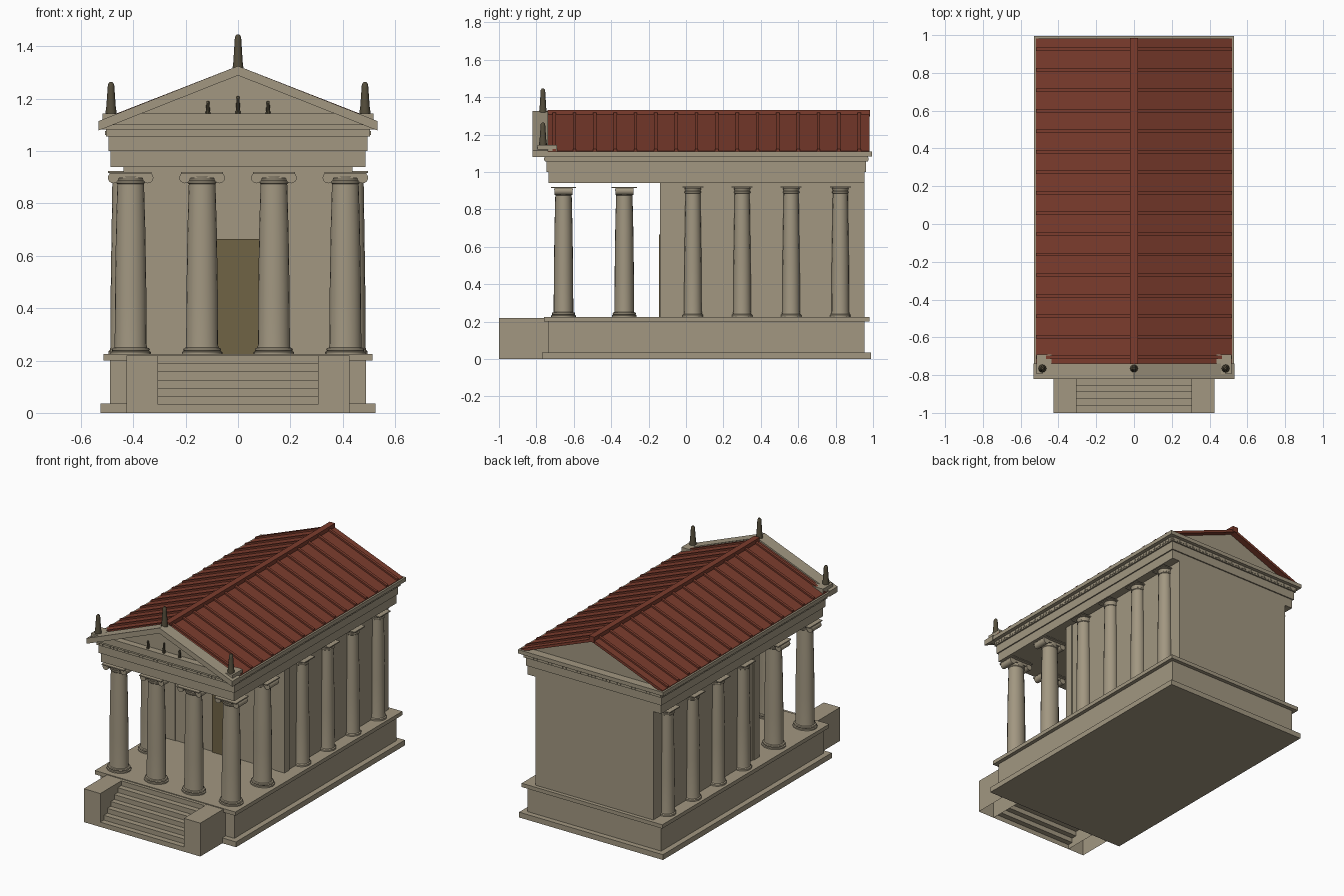
import bpy, bmesh, math
from mathutils import Matrix

if "Cube" in bpy.data.objects:
    bpy.data.objects.remove(bpy.data.objects["Cube"])


def material(name, rgb):
    m = bpy.data.materials.new(name)
    m.diffuse_color = (*rgb, 1)
    m.use_nodes = True
    m.node_tree.nodes["Principled BSDF"].inputs["Base Color"].default_value = m.diffuse_color
    return m


STONE = material("stone", (0.36, 0.31, 0.22))
TILE = material("roof_tile", (0.2, 0.045, 0.026))
BRONZE = material("bronze", (0.09, 0.075, 0.045))
WOOD = material("door_wood", (0.16, 0.125, 0.06))


def finish(name, bm, mat, smooth=False, recalc=True):
    if recalc:
        bmesh.ops.recalc_face_normals(bm, faces=bm.faces)
    me = bpy.data.meshes.new(name)
    bm.to_mesh(me)
    bm.free()
    me.materials.append(mat)
    ob = bpy.data.objects.new(name, me)
    bpy.context.collection.objects.link(ob)
    if smooth:
        bpy.ops.object.select_all(action='DESELECT')
        ob.select_set(True)
        bpy.context.view_layer.objects.active = ob
        bpy.ops.object.shade_smooth_by_angle(angle=math.radians(35))
    return ob


def add_box(bm, x0, x1, y0, y1, z0, z1):
    m = Matrix.Translation(((x0 + x1) / 2, (y0 + y1) / 2, (z0 + z1) / 2))
    bmesh.ops.create_cube(bm, size=1, matrix=m @ Matrix.Diagonal((x1 - x0, y1 - y0, z1 - z0, 1)))


def box(name, mat, *dims):
    bm = bmesh.new()
    add_box(bm, *dims)
    return finish(name, bm, mat)


def add_prism(bm, pts, y0, y1):
    """Outline in x-z, extruded along y."""
    f = bm.faces.new([bm.verts.new((x, y0, z)) for x, z in pts])
    r = bmesh.ops.extrude_face_region(bm, geom=[f])
    for v in r["geom"]:
        if isinstance(v, bmesh.types.BMVert):
            v.co.y = y1


def chevron(half, peak, slope, thick):
    e = peak - slope * half
    return [(-half, e), (0, peak), (half, e), (half, e - thick), (0, peak - thick), (-half, e - thick)]


def add_lathe(bm, profile, x, y, segs=20, sy=1.0):
    rings = [[bm.verts.new((x + r * math.cos(2 * math.pi * i / segs),
                            y + sy * r * math.sin(2 * math.pi * i / segs), z))
              for i in range(segs)] for r, z in profile]
    for a, b in zip(rings, rings[1:]):
        for i in range(segs):
            j = (i + 1) % segs
            bm.faces.new((a[i], a[j], b[j], b[i]))
    bm.faces.new(rings[0])
    bm.faces.new(rings[-1])


# Podium
box("podium_foot", STONE, -0.525, 0.525, -0.77, 0.99, 0, 0.035)
box("podium_body", STONE, -0.488, 0.488, -0.735, 0.955, 0.035, 0.2)
box("podium_top", STONE, -0.513, 0.513, -0.76, 0.98, 0.2, 0.225)

# Stairs, open underneath, between two cheek blocks
for s in (-1, 1):
    bm = bmesh.new()
    add_box(bm, *sorted((s * 0.305, s * 0.425)), -1, -0.735, 0, 0.22)
    bmesh.ops.delete(bm, geom=[f for f in bm.faces if f.calc_center_median().z < 0.01], context='FACES')
    finish("stair_cheek", bm, STONE, recalc=False)
bm = bmesh.new()
line = [(-1.0, 0.0)]
for i in range(7):
    y, z = line[-1]
    line += [(y, z + 0.0315), (y + 0.0365, z + 0.0315)]
pairs = [[bm.verts.new((x, y, z)) for x in (-0.305, 0.305)] for y, z in line]
for a, b in zip(pairs, pairs[1:]):
    bm.faces.new((a[0], a[1], b[1], b[0]))
finish("stair_steps", bm, STONE, recalc=False)

# Cella, corner piers and door
box("cella_wall", STONE, -0.43, 0.43, -0.135, 0.955, 0.225, 0.94)
for s in (-1, 1):
    box("corner_pier", STONE, *sorted((s * 0.36, s * 0.437)), -0.14, -0.085, 0.225, 0.94)
box("door", WOOD, -0.088, 0.088, -0.145, -0.13, 0.225, 0.665)

# Free-standing porch columns with scroll capitals
SHAFT = [(0.077, 0.225), (0.077, 0.233), (0.07, 0.236), (0.073, 0.241), (0.07, 0.247), (0.062, 0.25),
         (0.061, 0.262), (0.06, 0.45), (0.056, 0.7), (0.051, 0.875), (0.055, 0.879), (0.055, 0.885),
         (0.051, 0.888), (0.058, 0.905)]
for x, y in [(-0.41, -0.655), (-0.137, -0.655), (0.137, -0.655), (0.41, -0.655), (-0.41, -0.33), (0.41, -0.33)]:
    bm = bmesh.new()
    add_lathe(bm, SHAFT, x, y, sy=0.86)
    add_box(bm, x - 0.066, x + 0.066, y - 0.045, y + 0.045, 0.897, 0.917)
    add_box(bm, x - 0.08, x + 0.08, y - 0.067, y + 0.067, 0.913, 0.92)
    for s in (-1, 1):
        m = Matrix.Translation((x + s * 0.066, y, 0.898)) @ Matrix.Rotation(math.pi / 2, 4, 'X')
        bmesh.ops.create_cone(bm, cap_ends=True, segments=16, radius1=0.021, radius2=0.021, depth=0.096, matrix=m)
    finish("porch_column", bm, STONE, True)

# Engaged columns along the side walls
ENGAGED = [(0.055, 0.225), (0.055, 0.235), (0.049, 0.24), (0.047, 0.255), (0.046, 0.5), (0.04, 0.885),
           (0.044, 0.888), (0.044, 0.895), (0.04, 0.898), (0.045, 0.915)]
for s in (-1, 1):
    for y in (0.037, 0.3, 0.562, 0.825):
        bm = bmesh.new()
        add_lathe(bm, ENGAGED, s * 0.44, y, 16)
        add_box(bm, s * 0.44 - 0.056, s * 0.44 + 0.056, y - 0.056, y + 0.056, 0.916, 0.923)
        finish("engaged_column", bm, STONE, True)

# Entablature bands
for name, x, y0, y1, z0, z1 in [("architrave", 0.487, -0.735, 0.955, 0.94, 1.0),
                                ("frieze", 0.495, -0.745, 0.963, 1.0, 1.055),
                                ("dentil_band", 0.505, -0.755, 0.972, 1.055, 1.083),
                                ("cornice", 0.53, -0.78, 0.995, 1.083, 1.108)]:
    box(name, STONE, -x, x, y0, y1, z0, z1)

# Dentils on all sides
bm = bmesh.new()
for i in range(38):
    x = -0.49 + 0.98 * i / 37
    for y in (-0.754, 0.971):
        add_box(bm, x - 0.007, x + 0.007, y - 0.004, y + 0.004, 1.062, 1.076)
for i in range(64):
    y = -0.74 + 1.7 * i / 63
    for x in (-0.504, 0.504):
        add_box(bm, x - 0.004, x + 0.004, y - 0.007, y + 0.007, 1.062, 1.076)
finish("dentils", bm, STONE)

# Front pediment, and back gable set in under the roof
box("pediment_ledge", STONE, -0.517, 0.517, -0.795, -0.69, 1.1, 1.143)
bm = bmesh.new()
add_prism(bm, [(-0.5, 1.1), (0.5, 1.1), (0, 1.298)], -0.752, -0.73)
finish("front_tympanum", bm, STONE)
bm = bmesh.new()
add_prism(bm, chevron(0.532, 1.325, 0.395, 0.036), -0.82, -0.738)
finish("raking_cornice", bm, STONE)
bm = bmesh.new()
add_prism(bm, [(-0.5, 1.1), (0.5, 1.1), (0, 1.302)], 0.91, 0.94)
finish("back_tympanum", bm, STONE)

# Roof with ribs and ridge
bm = bmesh.new()
add_prism(bm, chevron(0.518, 1.314, 0.391, 0.018), -0.74, 0.982)
finish("roof", bm, TILE)
bm = bmesh.new()
for i in range(16):
    y = -0.705 + 0.1087 * i
    add_prism(bm, chevron(0.518, 1.325, 0.391, 0.02), y - 0.009, y + 0.009)
finish("roof_ribs", bm, TILE)
box("roof_ridge", TILE, -0.02, 0.02, -0.74, 0.985, 1.295, 1.332)

# Roof finials and small pediment figures
SPIKE = [(0.021, 0), (0.021, 0.01), (0.018, 0.03), (0.013, 0.1), (0.012, 0.115), (0.006, 0.123)]
for x, z, k in [(-0.485, 1.14, 1), (0.485, 1.14, 1), (0, 1.305, 1.14)]:
    bm = bmesh.new()
    add_lathe(bm, [(r, z + h * k) for r, h in SPIKE], x, -0.765, 12)
    finish("finial", bm, BRONZE, True)
for x, k in [(-0.115, 0.42), (0, 0.58), (0.115, 0.42)]:
    bm = bmesh.new()
    add_lathe(bm, [(r * 0.45, 1.14 + h * k) for r, h in SPIKE], x, -0.772, 10)
    finish("pediment_figure", bm, BRONZE, True)
